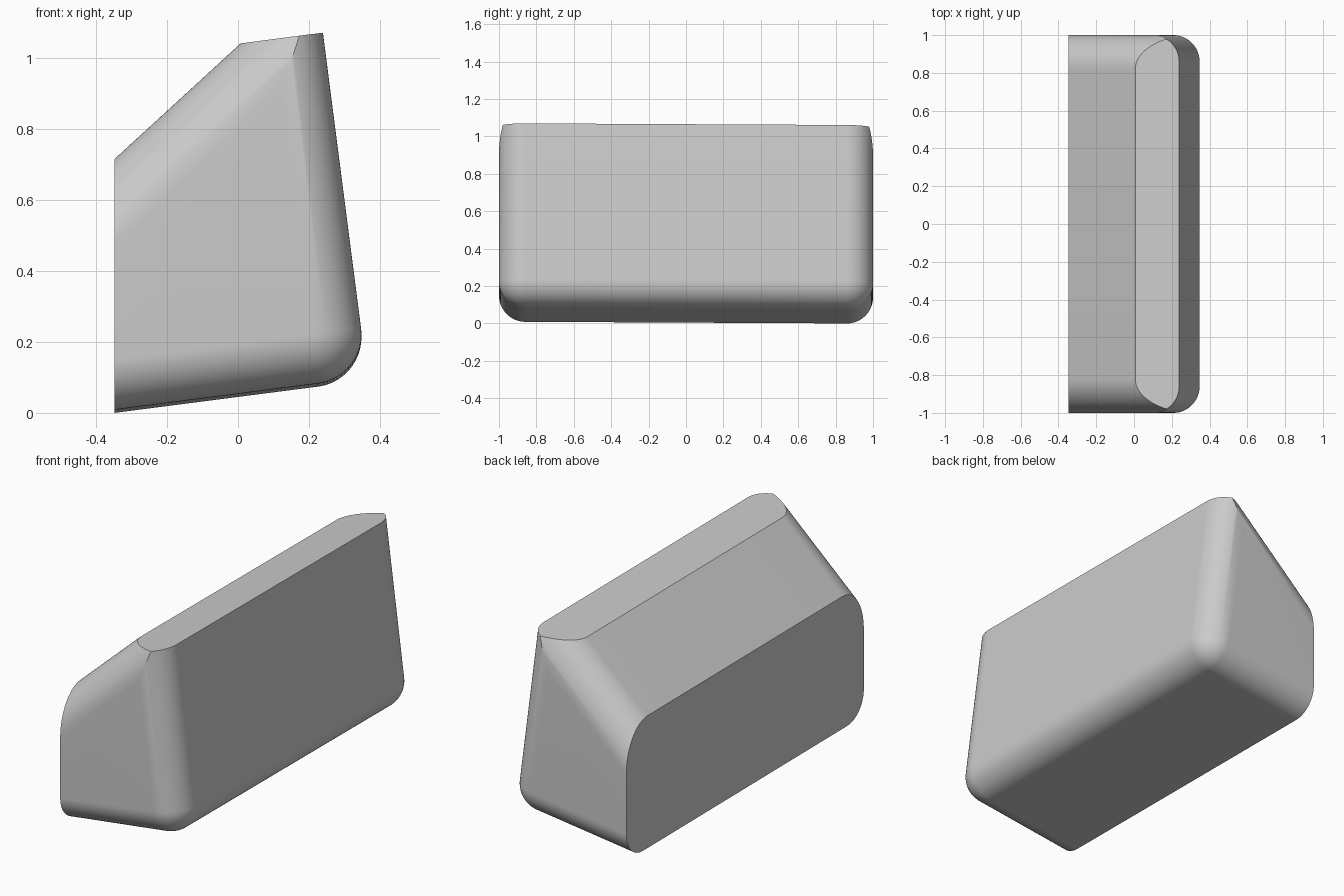
import bpy, bmesh, math
from mathutils import Matrix, Vector

cube = bpy.data.objects.get("Cube")
if cube:
    bpy.data.objects.remove(cube, do_unlink=True)

STEPS = 24
R_BOX, R_SLOPE = 0.14, 0.18      # fillet radii of the lower edges and the sloped edges
TILT = math.radians(7.35)        # lean of the block
CORNER = Vector((0.364, 0, 0.096))


def inset(radius, y):
    """How far a filleted side has moved inwards at position y."""
    h = max(0.0, abs(y) - 1 + radius)
    return radius - math.sqrt(max(0.0, radius * radius - h * h))


def section(y):
    """Outline at y: bottom, rounded lower corner, ridge, slope."""
    d, e = inset(R_BOX, y), inset(R_SLOPE, y)
    slope = lambda u: 1.142 + 0.705 * u - e / 0.817
    r = R_BOX - d
    pts = [(-0.9, d)]
    for i in range(STEPS + 1):
        a = math.pi / 2 * i / STEPS
        pts.append((-R_BOX + r * math.sin(a), R_BOX - r * math.cos(a)))
    pts += [(-d, slope(-d)), (-0.9, slope(-0.9))]
    return [(u, y, v) for u, v in pts]


# Stations along the length, dense inside the end fillets
half = [1 - R_SLOPE * (1 - math.sin(math.pi / 2 * i / STEPS)) for i in range(STEPS + 1)]
stations = [-y for y in reversed(half)] + half

# Loft the rounded wedge
bm = bmesh.new()
rings = [[bm.verts.new(p) for p in section(y)] for y in stations]
for a, b in zip(rings, rings[1:]):
    for i in range(len(a)):
        j = (i + 1) % len(a)
        bm.faces.new((a[i], a[j], b[j], b[i]))
bm.faces.new(rings[0])
bm.faces.new(rings[-1])
bmesh.ops.remove_doubles(bm, verts=bm.verts, dist=1e-5)


def trim(point, normal):
    """Cut everything beyond a plane and close the cut with a flat face."""
    geom = bm.verts[:] + bm.edges[:] + bm.faces[:]
    bmesh.ops.bisect_plane(bm, geom=geom, dist=1e-6, plane_co=point,
                           plane_no=normal, clear_outer=True)
    rim = [e for e in bm.edges if e.is_boundary]
    bmesh.ops.holes_fill(bm, edges=rim, sides=0)


# Flat top, then lean the block and cut the upright back
trim((0, 0, 0.977), (0, 0, 1))
bmesh.ops.transform(bm, verts=bm.verts,
                    matrix=Matrix.Translation(CORNER) @ Matrix.Rotation(-TILT, 4, 'Y'))
trim((-0.348, 0, 0), (-1, 0, 0))
for v in bm.verts:
    v.co.z -= 0.005 * v.co.y
low = min(v.co.z for v in bm.verts)
for v in bm.verts:
    v.co.z -= low
bmesh.ops.recalc_face_normals(bm, faces=bm.faces)

mesh = bpy.data.meshes.new("rounded_block")
bm.to_mesh(mesh)
bm.free()
block = bpy.data.objects.new("rounded_block", mesh)
bpy.context.collection.objects.link(block)

# Grey material
grey = bpy.data.materials.new("light_grey")
grey.use_nodes = True
colour = (0.6, 0.6, 0.6, 1)
grey.diffuse_color = colour
grey.node_tree.nodes["Principled BSDF"].inputs["Base Color"].default_value = colour
mesh.materials.append(grey)

bpy.ops.object.select_all(action='DESELECT')
block.select_set(True)
bpy.context.view_layer.objects.active = block
bpy.ops.object.shade_smooth_by_angle(angle=math.radians(25))
